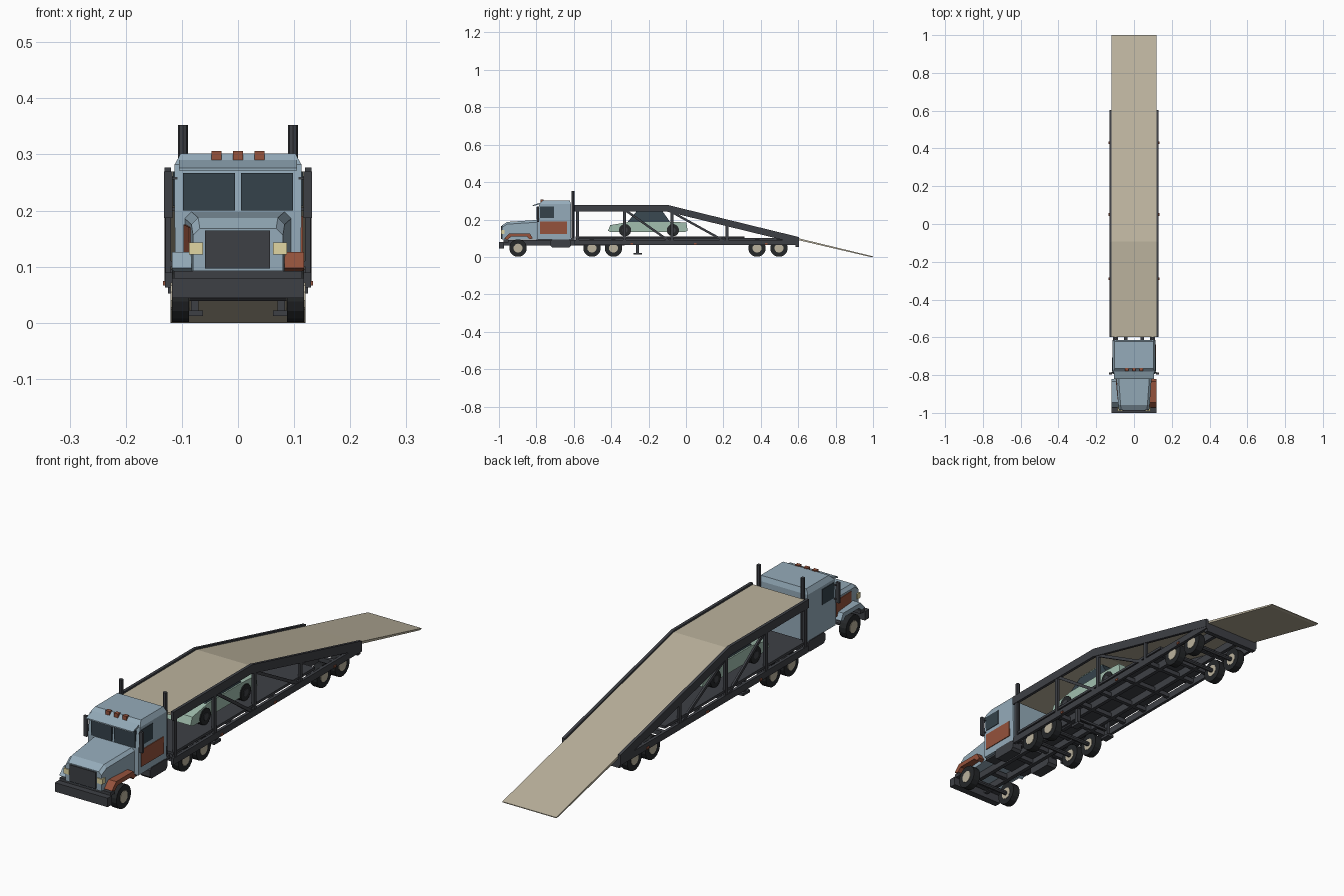
import bpy, bmesh, math
from mathutils import Vector

if "Cube" in bpy.data.objects:
    bpy.data.objects.remove(bpy.data.objects["Cube"])

COL = dict(blue=(.30, .41, .49), rust=(.30, .085, .045), beige=(.50, .45, .34), dark=(.048, .051, .06),
           black=(.018, .02, .022), glass=(.035, .055, .07), mint=(.36, .52, .43), lamp=(.75, .67, .36))
MAT = {}
for n, c in COL.items():
    MAT[n] = bpy.data.materials.new(n)
    MAT[n].diffuse_color = (*c, 1)


def loft(name, rings, mat):
    """Closed solid through rings of equal point count."""
    bm = bmesh.new()
    vs = [[bm.verts.new(p) for p in r] for r in rings]
    n = len(rings[0])
    for a, b in zip(vs, vs[1:]):
        for i in range(n):
            bm.faces.new((a[i], a[(i + 1) % n], b[(i + 1) % n], b[i]))
    bm.faces.new(vs[0])
    bm.faces.new(vs[-1])
    bmesh.ops.recalc_face_normals(bm, faces=bm.faces)
    me = bpy.data.meshes.new(name)
    bm.to_mesh(me)
    bm.free()
    me.materials.append(MAT[mat])
    ob = bpy.data.objects.new(name, me)
    bpy.context.collection.objects.link(ob)
    return ob


def prism(name, x0, x1, prof, mat):
    return loft(name, [[(x, y, z) for y, z in prof] for x in (x0, x1)], mat)


def box(name, x0, x1, y0, y1, z0, z1, mat):
    return prism(name, x0, x1, [(y0, z0), (y1, z0), (y1, z1), (y0, z1)], mat)


def disc(name, x0, x1, y, z, r, mat, n=16):
    a = [2 * math.pi * (i + .5) / n for i in range(n)]
    return prism(name, x0, x1, [(y + r * math.cos(t), z + r * math.sin(t)) for t in a], mat)


def strut(name, x0, x1, a, b, t, mat):
    """Square bar in the side plane between two (y, z) points."""
    a, b = Vector(a), Vector(b)
    d = (b - a).normalized() * t / 2
    n = Vector((-d.y, d.x))
    return prism(name, x0, x1, [a + n, b + n, b - n, a - n], mat)


def rect(hw, y0, y1, z):
    return [(-hw, y0, z), (hw, y0, z), (hw, y1, z), (-hw, y1, z)]


def section(hw, y, z0, z1):
    return [(-hw, y, z0), (hw, y, z0), (hw, y, z1 - .012), (hw - .012, y, z1),
            (-hw + .012, y, z1), (-hw, y, z1 - .012)]


# Cab and hood
loft("cab", [rect(.112, -.795, -.615, .092), rect(.113, -.795, -.615, .2),
             rect(.113, -.785, -.615, .282), rect(.102, -.765, -.622, .302)], "blue")
loft("hood", [section(.08, -.985, .092, .168), section(.083, -.957, .092, .187),
              section(.095, -.79, .092, .198)], "blue")
prism("sun_visor", -.105, .105, [(-.78, .29), (-.82, .276), (-.82, .271), (-.78, .282)], "blue")
box("grille", -.059, .057, -.99, -.98, .097, .164, "dark")
box("bumper", -.118, .118, -1, -.972, .044, .08, "dark")
box("bumper_mount", -.114, .114, -.975, -.95, .078, .092, "dark")
for x in (-.038, 0, .038):
    box("roof_marker", x - .009, x + .009, -.778, -.762, .29, .306, "rust")
box("rust_door_panel", .11, .1155, -.78, -.637, .122, .19, "rust")
loft("rust_hood_side", [[(-.087, -.93, z) for z in (.11, .17)] + [(-.08, -.93, .17), (-.08, -.93, .11)],
                        [(-.097, -.82, z) for z in (.11, .175)] + [(-.09, -.82, .175), (-.09, -.82, .11)]], "rust")


def side(s, name, a, b, *rest):
    box(name, s * a, s * b, *rest)


def wheel(s, y, name, x0, x1, z, r):
    disc(name + "_tyre", s * x0, s * x1, y, z, r, "black")
    disc(name + "_hub", s * (x0 - .001), s * (x1 + .002), y, z, r * .52, "beige", 10)


RAIL = [(-.597, .277), (-.095, .277), (.604, .106), (.604, .07), (-.1, .242), (-.597, .242)]
POSTS = [(-.58, .25), (-.33, .25), (-.075, .24), (.22, .17)]
for s in (1, -1):
    # Cab details
    side(s, "windscreen", .005, .098, -.798, -.78, .2, .267, "glass")
    side(s, "door_window", .108, .1155, -.78, -.706, .208, .27, "glass")
    side(s, "headlight", .062, .087, -.989, -.97, .122, .143, "lamp")
    prism("fender", s * .083, s * .118,
          [(-.972, .098), (-.945, .126), (-.835, .126), (-.82, .1), (-.835, .094), (-.85, .108),
           (-.935, .108), (-.955, .092)], "rust" if s > 0 else "blue")
    side(s, "mirror", .117, .132, -.797, -.787, .187, .27, "dark")
    for z in (.2, .255):
        side(s, "mirror_arm", .108, .12, -.79, -.784, z, z + .005, "dark")
    prism("fuel_tank", s * .07, s * .115, [(-.725, .085), (-.725, .06), (-.715, .05), (-.625, .05),
                                           (-.615, .06), (-.615, .085), (-.625, .094), (-.715, .094)], "dark")
    ring = [(s * .098 + .0085 * math.cos(k * math.pi / 4), -.605 + .0085 * math.sin(k * math.pi / 4))
            for k in range(8)]
    loft("exhaust_stack", [[(x, y, z) for x, y in ring] for z in (.09, .352)], "dark")
    side(s, "stack_base", .085, .112, -.617, -.595, .085, .1, "dark")

    # Truck and trailer wheels
    for y in (-.898, -.503, -.388, .38, .497):
        wheel(s, y, "wheel", .087, .118, .047, .047)

    # Long frame beams
    side(s, "truck_frame", .035, .052, -.975, -.33, .062, .09, "dark")
    side(s, "trailer_frame", .045, .06, -.59, .6, .068, .1, "dark")
    side(s, "lower_side_rail", .118, .13, -.597, .604, .063, .09, "dark")
    side(s, "deck_edge", .105, .125, -.59, .312, .1, .11, "dark")

    # Upper side rail, posts and diagonals
    prism("upper_side_rail", s * .119, s * .131, RAIL, "dark")
    for y, z in POSTS:
        side(s, "post", .119, .129, y - .008, y + .008, .07, z, "dark")
    for a, b in (((-.325, .25), (-.09, .085)), ((-.085, .245), (.205, .085)),):
        strut("diagonal", s * .12, s * .128, a, b, .012, "dark")
    for y in (-.29, .05, .43):
        side(s, "side_marker", .129, .134, y - .007, y + .007, .066, .074, "rust")

    # Landing leg
    side(s, "landing_leg", .07, .084, -.266, -.25, .018, .09, "dark")
    side(s, "landing_foot", .062, .09, -.28, -.236, .012, .022, "dark")

    # Carried car wheels
    for y in (-.326, -.07):
        disc("car_wheel", s * .058, s * .084, y, .143, .033, "black")
        disc("car_hub", s * .07, s * .086, y, .143, .015, "dark", 8)

# Axles and cross members
for y in (-.898, -.503, -.388, .38, .497):
    disc("axle", -.1, .1, y, .047, .009, "dark", 8)
for y in (-.58, -.44, -.33, -.2, -.075, .07, .22, .31, .44):
    box("cross_member", -.12, .12, y - .008, y + .008, .07, .088, "dark")
for y in (-.95, -.84, -.68):
    box("truck_cross_member", -.05, .05, y - .01, y + .01, .066, .086, "dark")
box("cab_floor", -.1, .1, -.8, -.615, .084, .094, "dark")
box("rear_beam", -.125, .125, .585, .604, .052, .095, "dark")
box("landing_cross_bar", -.08, .08, -.262, -.254, .045, .055, "dark")

# Lower deck, upper deck and loading ramp
box("lower_deck", -.108, .108, -.59, .312, .099, .109, "dark")
prism("upper_deck", -.12, .12, [(-.597, .27), (-.093, .27), (.6, .1), (.6, .091), (-.095, .261), (-.597, .261)],
      "beige")
prism("loading_ramp", -.12, .12, [(.6, .1), (1, .003), (1, 0), (.985, 0), (.6, .09)], "beige")

# Carried car
prism("car_body", -.08, .08, [(-.417, .14), (-.405, .17), (-.3, .188), (-.09, .188), (.002, .184), (.009, .14),
                              (-.01, .132), (-.4, .132)], "mint")
loft("car_cabin", [rect(.074, -.312, -.085, .187), rect(.06, -.265, -.125, .243)], "glass")
loft("car_roof", [rect(.061, -.267, -.123, .242), rect(.058, -.26, -.13, .248)], "mint")

for m in bpy.data.materials:
    if m.users and not m.is_grease_pencil:
        m.use_nodes = True
        m.node_tree.nodes["Principled BSDF"].inputs["Base Color"].default_value = m.diffuse_color
